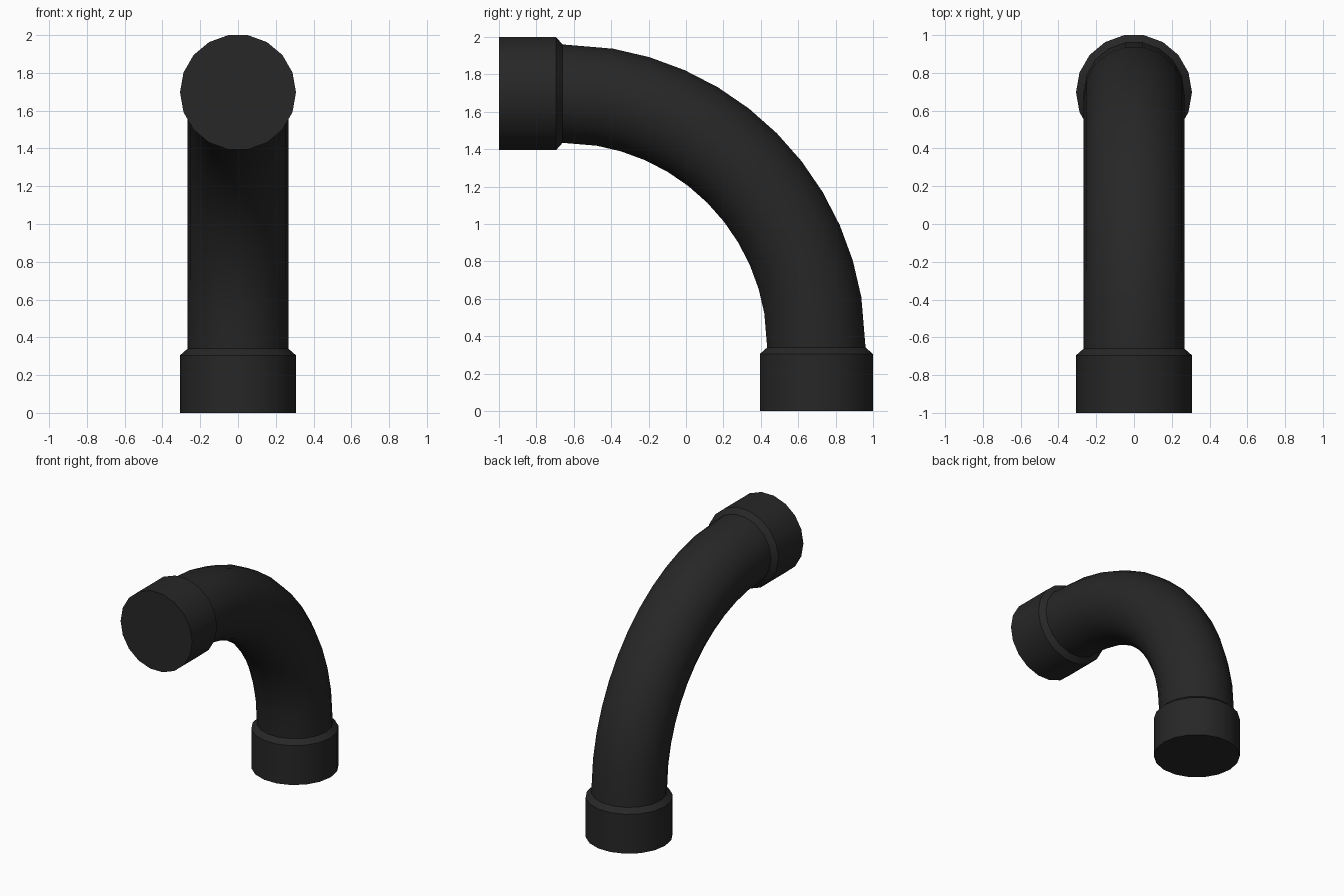
import bpy, bmesh
from math import radians, sin, cos, pi
from mathutils import Vector

if "Cube" in bpy.data.objects:
    bpy.data.objects.remove(bpy.data.objects["Cube"])

SIDES = 18
R_PIPE, R_COLLAR = 0.267, 0.307
BEND = 1.357
CENTRE = Vector((0, -0.66, 0.34))

mat = bpy.data.materials.new("dark_plastic")
mat.diffuse_color = (0.02, 0.02, 0.02, 1)
mat.use_nodes = True
mat.node_tree.nodes["Principled BSDF"].inputs["Base Color"].default_value = mat.diffuse_color


def ring(bm, angle, radius, offset=0.0):
    """Circle across the bend at an angle, slid along the local tangent."""
    a = radians(angle)
    out = Vector((0, cos(a), sin(a)))
    tangent = Vector((0, -sin(a), cos(a)))
    mid = CENTRE + out * BEND + tangent * offset
    return [bm.verts.new(mid + radius * (Vector((1, 0, 0)) * cos(t) + out * sin(t)))
            for t in (2 * pi * i / SIDES for i in range(SIDES))]


def loft(name, sections, cap_start=False, cap_end=False):
    """Skin a series of (angle, radius, offset) rings."""
    bm = bmesh.new()
    rings = [ring(bm, *s) for s in sections]
    for a, b in zip(rings, rings[1:]):
        for i in range(SIDES):
            j = (i + 1) % SIDES
            bm.faces.new((a[i], a[j], b[j], b[i]))
    if cap_start:
        bm.faces.new(rings[0])
    if cap_end:
        bm.faces.new(rings[-1])
    bmesh.ops.recalc_face_normals(bm, faces=bm.faces)
    # open tubes: make sure the walls face away from the pipe's centre line
    f = bm.faces[0]
    mid = sum((v.co for v in rings[0] + rings[1]), Vector()) / (2 * SIDES)
    if f.normal.dot(f.calc_center_median() - mid) < 0:
        bmesh.ops.reverse_faces(bm, faces=bm.faces)
    me = bpy.data.meshes.new(name)
    bm.to_mesh(me)
    bm.free()
    ob = bpy.data.objects.new(name, me)
    bpy.context.collection.objects.link(ob)
    me.materials.append(mat)
    bpy.ops.object.select_all(action='DESELECT')
    ob.select_set(True)
    bpy.context.view_layer.objects.active = ob
    bpy.ops.object.shade_smooth_by_angle(angle=radians(30))


# Quarter bend: slightly longer first and last segments
angles = [0] + [9.6 + 7.08 * i for i in range(11)] + [90]
loft("bent_pipe", [(a, R_PIPE, 0) for a in angles])

# End collars with a chamfer down to the pipe
loft("bottom_collar", [(0, R_COLLAR, -0.34), (0, R_COLLAR, -0.035), (0, R_PIPE, 0)],
     cap_start=True)
loft("top_collar", [(90, R_PIPE, 0), (90, R_COLLAR, 0.035), (90, R_COLLAR, 0.34)],
     cap_end=True)
